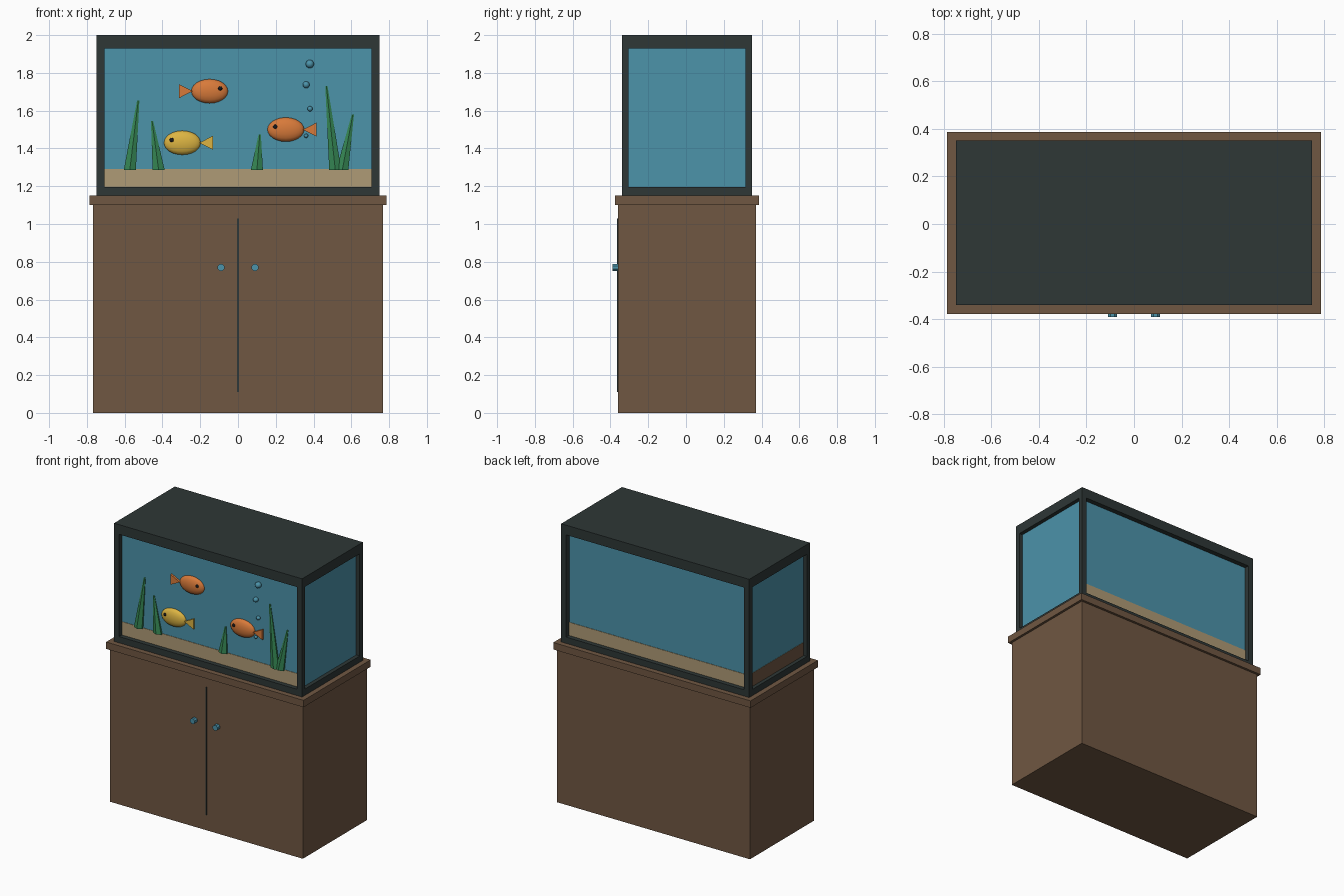
import bpy, bmesh
from mathutils import Matrix, Vector

cube = bpy.data.objects.get("Cube")
if cube:
    bpy.data.objects.remove(cube, do_unlink=True)


def material(name, r, g, b):
    lin = [((c / 255 + 0.055) / 1.055) ** 2.4 for c in (r, g, b)] + [1]
    m = bpy.data.materials.new(name)
    m.use_nodes = True
    m.diffuse_color = lin
    m.node_tree.nodes["Principled BSDF"].inputs["Base Color"].default_value = lin
    return m


WOOD = material("brown wood", 112, 87, 66)
DARK = material("dark frame", 46, 55, 54)
WATER = material("water blue", 76, 147, 170)
SAND = material("sand", 175, 155, 118)
ORANGE = material("orange", 216, 122, 58)
YELLOW = material("yellow", 220, 180, 66)
GREEN = material("plant green", 52, 132, 82)
BLACK = material("eye black", 24, 24, 28)

MID = 0.005      # depth centre of the furniture
FRONT = -0.305   # front surface of the water


def finish(name, bm, *mats, smooth=False):
    me = bpy.data.meshes.new(name)
    bmesh.ops.recalc_face_normals(bm, faces=bm.faces)
    for f in bm.faces:
        f.smooth = smooth
    bm.to_mesh(me)
    bm.free()
    for m in mats:
        me.materials.append(m)
    ob = bpy.data.objects.new(name, me)
    bpy.context.collection.objects.link(ob)
    return ob


def box(name, mat, x, y, z):
    bm = bmesh.new()
    size = [b - a for a, b in (x, y, z)]
    centre = [(a + b) / 2 for a, b in (x, y, z)]
    bmesh.ops.create_cube(bm, size=1, matrix=Matrix.Translation(centre) @ Matrix.Diagonal((*size, 1)))
    return finish(name, bm, mat)


def centred(name, mat, hx, hy, z):
    return box(name, mat, (-hx, hx), (MID - hy, MID + hy), z)


def ellipsoid(name, mat, centre, radii, segs=16):
    bm = bmesh.new()
    # poles run along the length
    m = Matrix.Translation(centre) @ Matrix.Diagonal((*radii, 1)) @ Matrix.Rotation(1.5708, 4, "Y")
    bmesh.ops.create_uvsphere(bm, u_segments=segs, v_segments=segs * 3 // 4, radius=1, matrix=m)
    return finish(name, bm, mat, smooth=True)


# Cabinet
centred("cabinet", WOOD, 0.768, 0.365, (0, 1.1))
centred("cabinet_top", WOOD, 0.785, 0.382, (1.1, 1.15))
box("door_seam", DARK, (-0.004, 0.004), (-0.365, -0.355), (0.11, 1.03))
for side, x in (("left", 0.09), ("right", -0.09)):
    bm = bmesh.new()
    m = Matrix.Translation((x, -0.373, 0.77)) @ Matrix.Rotation(1.5708, 4, "X") @ Matrix.Rotation(0.3927, 4, "Z")
    bmesh.ops.create_cone(bm, cap_ends=True, segments=8, radius1=0.02, radius2=0.02, depth=0.034, matrix=m)
    finish(side + "_knob", bm, WATER)

# Tank frame
centred("tank_lid", DARK, 0.748, 0.345, (1.93, 2.0))
centred("tank_base", DARK, 0.748, 0.345, (1.15, 1.195))
for sx in (-1, 1):
    for sy in (-1, 1):
        box("tank_post", DARK, sorted((sx * 0.708, sx * 0.748)),
            sorted((MID + sy * 0.31, MID + sy * 0.345)), (1.195, 1.93))

# Water and sand; the sand's right end is wood coloured
centred("water", WATER, 0.72, MID - FRONT, (1.19, 1.935))
bm = bmesh.new()
bmesh.ops.create_cube(bm, size=1, matrix=Matrix.Translation((-0.002, MID, 1.2425))
                      @ Matrix.Diagonal((1.44, 0.626, 0.095, 1)))
bm.normal_update()
for f in bm.faces:
    f.material_index = int(f.normal.x < -0.5)
finish("sand_bed", bm, SAND, WOOD)


# Fish: flattened body, wedge tail and one eye; heading is +1 or -1 along x
def fish(name, mat, x, z, heading):
    ellipsoid(name + "_body", mat, (x, FRONT, z), (0.097, 0.03, 0.064))
    ellipsoid(name + "_eye", BLACK, (x + heading * 0.056, FRONT - 0.025, z + 0.015), (0.011, 0.007, 0.011), 12)
    bm = bmesh.new()
    tri = [(0.09, 0), (0.163, 0.037), (0.163, -0.037)]
    face = bm.faces.new([bm.verts.new((x - heading * a, FRONT - 0.014, z + b)) for a, b in tri])
    ext = bmesh.ops.extrude_face_region(bm, geom=[face])["geom"]
    bmesh.ops.translate(bm, vec=(0, 0.016, 0), verts=[v for v in ext if isinstance(v, bmesh.types.BMVert)])
    finish(name + "_tail", bm, mat)


fish("upper_fish", ORANGE, -0.15, 1.703, 1)
fish("yellow_fish", YELLOW, -0.295, 1.43, -1)
fish("lower_fish", ORANGE, 0.253, 1.5, -1)


# Plant blades: leaning flattened cones
def blade(base_x, tip_x, tip_z):
    bm = bmesh.new()
    h = tip_z - 1.285
    bmesh.ops.create_cone(bm, cap_ends=True, segments=6, radius1=0.037, radius2=0.007, depth=h)
    for v in bm.verts:
        t = v.co.z / h + 0.5
        v.co = Vector((v.co.x + base_x + (tip_x - base_x) * t, v.co.y * 0.75 + FRONT, 1.285 + h * t))
    finish("plant_blade", bm, GREEN)


for spec in ((-0.573, -0.528, 1.655), (-0.42, -0.455, 1.545), (0.1, 0.115, 1.475),
             (0.515, 0.468, 1.73), (0.552, 0.608, 1.58)):
    blade(*spec)

# Rising bubbles
for x, z, r in ((0.38, 1.847, 0.022), (0.361, 1.737, 0.018), (0.381, 1.61, 0.014), (0.361, 1.467, 0.011)):
    ellipsoid("bubble", WATER, (x, FRONT - 0.008, z), (r, r, r), 12)
